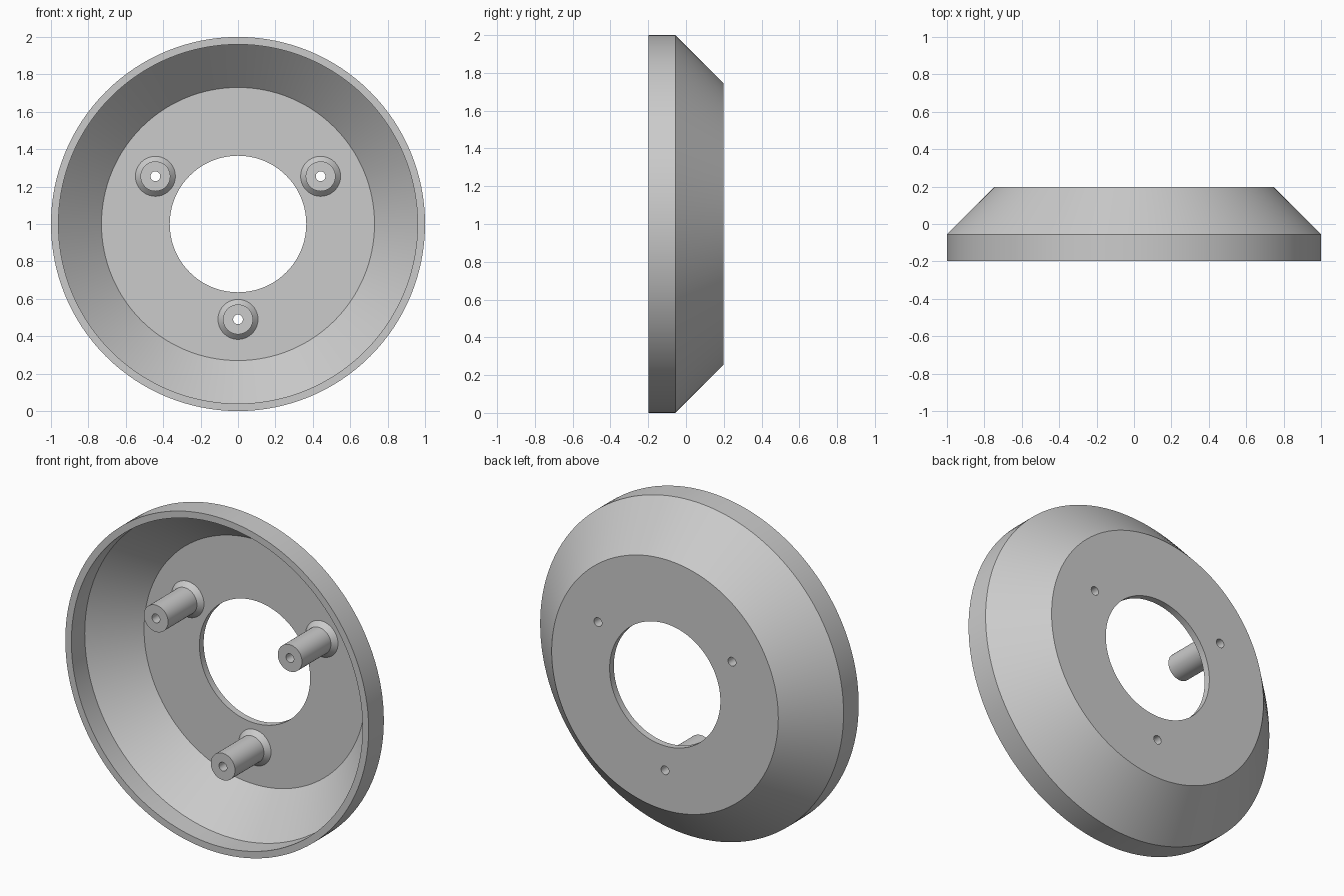
import bpy, bmesh, math
from mathutils import Vector

if "Cube" in bpy.data.objects:
    bpy.data.objects.remove(bpy.data.objects["Cube"], do_unlink=True)

grey = bpy.data.materials.new("plain grey")
grey.use_nodes = True
grey.diffuse_color = (0.6, 0.6, 0.6, 1)
grey.node_tree.nodes["Principled BSDF"].inputs["Base Color"].default_value = (0.6, 0.6, 0.6, 1)

BACK = 0.198           # half the depth
WALL = 0.04
FLOOR = BACK - WALL    # front face of the floor plate
BORE = 0.026


def lathe(name, profile, steps, location):
    """Spin a closed (radius, y) profile around the y axis."""
    bm = bmesh.new()
    verts = [bm.verts.new((r, y, 0)) for r, y in profile]
    edges = [bm.edges.new((v, verts[i - 1])) for i, v in enumerate(verts)]
    bmesh.ops.spin(bm, geom=verts + edges, cent=(0, 0, 0), axis=(0, 1, 0),
                   angle=math.tau, steps=steps, use_merge=True)
    bmesh.ops.remove_doubles(bm, verts=bm.verts, dist=1e-5)
    bmesh.ops.recalc_face_normals(bm, faces=bm.faces)
    mesh = bpy.data.meshes.new(name)
    bm.to_mesh(mesh)
    bm.free()
    mesh.materials.append(grey)
    obj = bpy.data.objects.new(name, mesh)
    obj.location = location
    bpy.context.collection.objects.link(obj)
    return obj


def activate(obj):
    bpy.ops.object.select_all(action="DESELECT")
    obj.select_set(True)
    bpy.context.view_layer.objects.active = obj


# Dish: straight rim, sloped wall and floor plate with a large opening
dish = lathe("dish", [
    (1, -BACK), (1, -0.055), (0.747, BACK), (0.365, BACK),
    (0.365, FLOOR), (0.73, FLOOR), (0.96, -0.072), (0.96, -BACK),
], 128, (0, 0, 1))

# Three hollow posts with a flared foot, and screw holes through the floor
posts = []
for name, degrees in (("left_post", 30), ("right_post", 150), ("bottom_post", 270)):
    a = math.radians(degrees)
    spot = Vector((0.51 * math.cos(a), 0, 1 + 0.51 * math.sin(a)))
    posts.append(lathe(name, [
        (BORE, -0.142), (0.08, -0.142), (0.08, FLOOR - 0.028),
        (0.107, FLOOR), (BORE, FLOOR),
    ], 40, spot))

    bpy.ops.mesh.primitive_cylinder_add(vertices=40, radius=BORE, depth=0.2,
                                        location=spot + Vector((0, BACK, 0)),
                                        rotation=(math.pi / 2, 0, 0))
    cutter = bpy.context.object
    cutter.name = "hole_cutter"
    cutter.hide_render = True
    cutter.data.materials.append(grey)
    activate(dish)
    cut = dish.modifiers.new("screw hole", "BOOLEAN")
    cut.operation = "DIFFERENCE"
    cut.solver = "EXACT"
    cut.object = cutter
    bpy.ops.object.modifier_apply(modifier=cut.name)
    bpy.data.objects.remove(cutter, do_unlink=True)

# Smooth round surfaces, crisp edges
for obj in [dish] + posts:
    activate(obj)
    bpy.ops.object.shade_smooth_by_angle(angle=math.radians(25))
